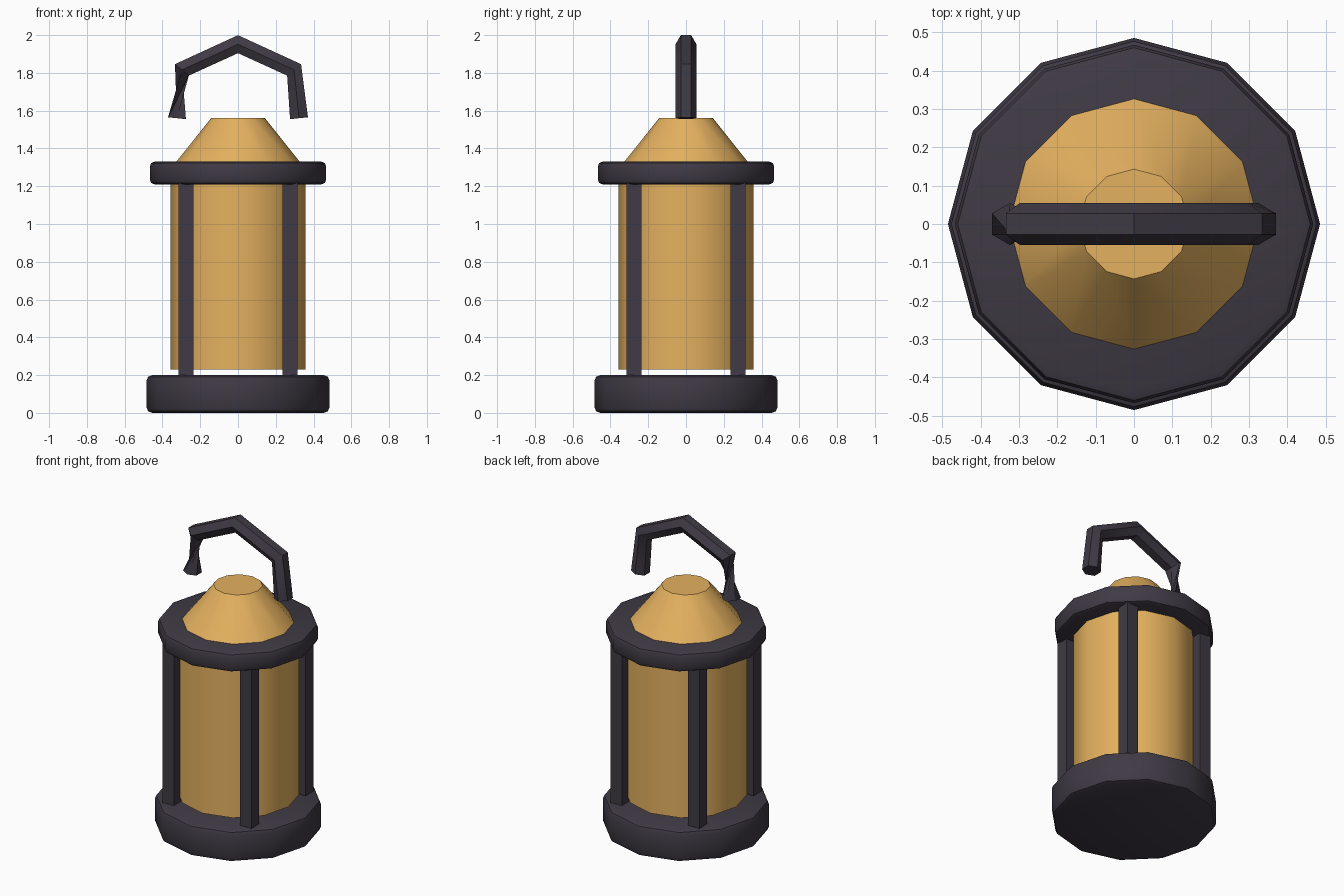
import bpy, bmesh, math
from mathutils import Vector

if "Cube" in bpy.data.objects:
    bpy.data.objects.remove(bpy.data.objects["Cube"])


def material(name, color):
    m = bpy.data.materials.new(name)
    m.diffuse_color = color
    m.use_nodes = True
    m.node_tree.nodes["Principled BSDF"].inputs["Base Color"].default_value = m.diffuse_color
    return m


IRON = material("dark_iron", (0.05, 0.042, 0.058, 1))
AMBER = material("amber", (0.78, 0.44, 0.115, 1))


def finish(name, bm, mat):
    bmesh.ops.recalc_face_normals(bm, faces=bm.faces)
    me = bpy.data.meshes.new(name)
    bm.to_mesh(me)
    bm.free()
    ob = bpy.data.objects.new(name, me)
    bpy.context.collection.objects.link(ob)
    me.materials.append(mat)
    bpy.ops.object.select_all(action='DESELECT')
    ob.select_set(True)
    bpy.context.view_layer.objects.active = ob
    bpy.ops.object.shade_smooth_by_angle(angle=math.radians(40))
    return ob


def drum(name, r1, r2, z0, z1, mat, bevel=0):
    """12-sided drum or cone with corners on the x and y axes."""
    bm = bmesh.new()
    bmesh.ops.create_cone(bm, cap_ends=True, segments=12, radius1=r1,
                          radius2=r2, depth=z1 - z0)
    bmesh.ops.translate(bm, verts=bm.verts, vec=(0, 0, (z0 + z1) / 2))
    if bevel:
        rims = [e for e in bm.edges
                if abs(e.verts[0].co.z - e.verts[1].co.z) < 1e-5]
        bmesh.ops.bevel(bm, geom=rims, offset=bevel, segments=2,
                        profile=0.5, affect='EDGES')
    return finish(name, bm, mat)


# Base, lamp body, collar and roof
drum("base", 0.485, 0.485, 0.0, 0.2, IRON, 0.03)
drum("lamp_body", 0.357, 0.357, 0.23, 1.23, AMBER)
drum("collar", 0.467, 0.467, 1.21, 1.33, IRON, 0.025)
drum("roof", 0.334, 0.143, 1.32, 1.56, AMBER)

# Four corner posts
for sx, side in ((-1, "left"), (1, "right")):
    for sy, end in ((-1, "front"), (1, "back")):
        bm = bmesh.new()
        bmesh.ops.create_cube(bm, size=1)
        bmesh.ops.scale(bm, verts=bm.verts, vec=(0.08, 0.08, 1.05))
        bmesh.ops.translate(bm, verts=bm.verts,
                            vec=(sx * 0.275, sy * 0.275, 0.705))
        finish(f"post_{end}_{side}", bm, IRON)

# Handle: hexagonal bar swept along a bent path, left end turned half round
path = [Vector(p) for p in ((-0.323, 0, 1.56), (-0.297, 0, 1.816),
                            (0, 0, 1.952), (0.297, 0, 1.816),
                            (0.323, 0, 1.56))]
bm = bmesh.new()
rings = []
for i, p in enumerate(path):
    t = (path[min(i + 1, 4)] - path[max(i - 1, 0)]).normalized()
    side = Vector((0, 1, 0))
    up = t.cross(side)
    twist = math.pi if i == 0 else 0
    rings.append([bm.verts.new(p + 0.055 * (math.cos(a) * side + math.sin(a) * up))
                  for a in (k * math.pi / 3 + twist for k in range(6))])
for a, b in zip(rings, rings[1:]):
    for k in range(6):
        n = (k + 1) % 6
        bm.faces.new((a[k], a[n], b[n], b[k]))
bm.faces.new(rings[0])
bm.faces.new(rings[-1])
finish("handle", bm, IRON)
